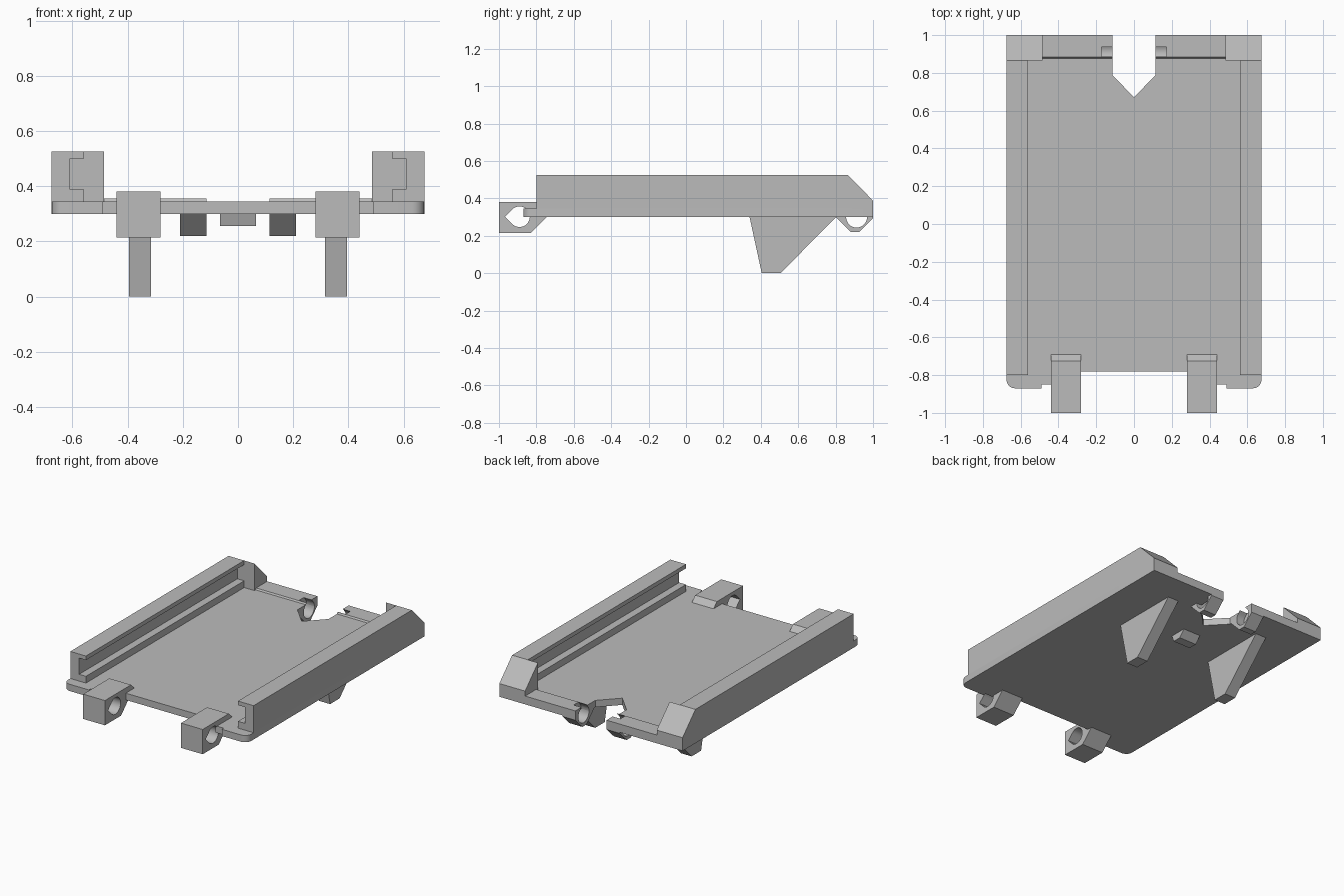
import bpy, bmesh
from math import cos, sin, pi, radians
from mathutils import Vector

cube = bpy.data.objects.get("Cube")
if cube:
    bpy.data.objects.remove(cube, do_unlink=True)

grey = bpy.data.materials.new("plain grey")
grey.use_nodes = True
COLOUR = (0.5, 0.5, 0.5, 1)
grey.diffuse_color = COLOUR
for node in grey.node_tree.nodes:
    if node.type == 'BSDF_PRINCIPLED':
        node.inputs["Base Color"].default_value = COLOUR


def prism(name, profile, start, end, axis):
    """Extrude a 2D profile along x (points y,z), y (points x,z) or z (points x,y)."""
    place = {'x': lambda a, b, t: (t, a, b),
             'y': lambda a, b, t: (a, t, b),
             'z': lambda a, b, t: (a, b, t)}[axis]
    bm = bmesh.new()
    face = bm.faces.new([bm.verts.new(place(a, b, start)) for a, b in profile])
    new = bmesh.ops.extrude_face_region(bm, geom=[face])["geom"]
    shift = Vector(place(0, 0, end - start))
    bmesh.ops.translate(bm, verts=[g for g in new if isinstance(g, bmesh.types.BMVert)], vec=shift)
    bmesh.ops.recalc_face_normals(bm, faces=bm.faces)
    mesh = bpy.data.meshes.new(name)
    bm.to_mesh(mesh)
    bm.free()
    mesh.materials.append(grey)
    obj = bpy.data.objects.new(name, mesh)
    bpy.context.collection.objects.link(obj)
    return obj


def activate(obj):
    bpy.ops.object.select_all(action='DESELECT')
    obj.select_set(True)
    bpy.context.view_layer.objects.active = obj


def cut(obj, cutter):
    """Subtract the cutter, then discard it."""
    activate(obj)
    mod = obj.modifiers.new("cut", 'BOOLEAN')
    mod.operation, mod.solver, mod.object = 'DIFFERENCE', 'EXACT', cutter
    bpy.ops.object.modifier_apply(modifier=mod.name)
    bpy.data.objects.remove(cutter, do_unlink=True)


def teardrop(cy, cz, r, point):
    """Round pin hole with a right-angled tip in the direction of angle point."""
    steps = 24
    pts = [(cy + r * 2 ** 0.5 * cos(point), cz + r * 2 ** 0.5 * sin(point))]
    for i in range(steps + 1):
        a = point + pi / 4 + 1.5 * pi * i / steps
        pts.append((cy + r * cos(a), cz + r * sin(a)))
    return pts


def mirrored(points):
    return points + [(-x, y) for x, y in reversed(points) if x]


BOTTOM, TOP, SIDE = 0.30, 0.345, 0.675
FRONT_HOLE = teardrop(-0.89, 0.302, 0.055, pi)
REAR_HOLE = teardrop(0.912, 0.30, 0.056, pi / 2)

# Base plate with rear notch, front recess and rounded front corners
R = 0.045
corner = [(SIDE - R + R * cos(a), -0.87 + R + R * sin(a))
          for a in (-pi / 2 * i / 6 for i in range(7))]
half = [(0, 0.67), (0.115, 0.79), (0.115, 1), (SIDE, 1)] + corner + [
    (0.49, -0.87), (0.49, -0.85), (0.43, -0.85), (0.43, -0.78)]
plate = prism("base_plate", mirrored(half), BOTTOM, TOP, 'z')
parts = [plate]

for side, s in (("left", 1), ("right", -1)):
    # Channel rail open towards the middle
    rail = [(SIDE, TOP), (SIDE, 0.525), (0.56, 0.525), (0.56, 0.498),
            (0.61, 0.498), (0.61, 0.39), (0.56, 0.39), (0.56, TOP)]
    parts.append(prism(side + "_rail", [(s * x, z) for x, z in rail], -0.8, 0.865, 'y'))

    # Sloped stop block at the back of the rail
    stop = [(0.865, TOP), (0.865, 0.525), (1, 0.388), (1, TOP)]
    parts.append(prism(side + "_rear_stop", stop, s * 0.485, s * SIDE, 'x'))

    # Low raised strip along the back edge
    strip = [(0.877, TOP), (0.884, 0.355), (1, 0.355), (1, TOP)]
    ridge = prism(side + "_rear_strip", strip, s * 0.115, s * 0.485, 'x')
    parts.append(ridge)

    # Front hinge knuckle with pin hole
    hinge = [(-1, 0.215), (-0.83, 0.215), (-0.735, 0.31), (-0.69, 0.31),
             (-0.69, TOP), (-0.725, 0.38), (-1, 0.38)]
    knuckle = prism(side + "_front_hinge", hinge, s * 0.28, s * 0.44, 'x')
    cut(knuckle, prism("cutter", FRONT_HOLE, s * 0.2, s * 0.6, 'x'))
    parts.append(knuckle)

    # Rear hinge lug under the plate
    lug = [(0.8, BOTTOM), (0.88, 0.22), (0.925, 0.22), (1, 0.293), (1, BOTTOM)]
    loop = prism(side + "_rear_lug", lug, s * 0.115, s * 0.21, 'x')
    cut(loop, prism("cutter", REAR_HOLE, s * 0.05, s * 0.3, 'x'))
    parts.append(loop)

    # Pin hole continues a short way into the plate and strip
    for body in (plate, ridge):
        cut(body, prism("cutter", REAR_HOLE, s * 0.05, s * 0.172, 'x'))

    # Tapered support leg
    leg = [(0.34, BOTTOM), (0.405, 0), (0.505, 0), (0.803, BOTTOM)]
    parts.append(prism(side + "_leg", leg, s * 0.315, s * 0.395, 'x'))

# Small catch under the middle
catch = [(0.445, BOTTOM), (0.46, 0.255), (0.52, 0.255), (0.56, BOTTOM)]
parts.append(prism("centre_catch", catch, -0.065, 0.065, 'x'))

for obj in parts:
    activate(obj)
    bpy.ops.object.shade_smooth_by_angle(angle=radians(30))
